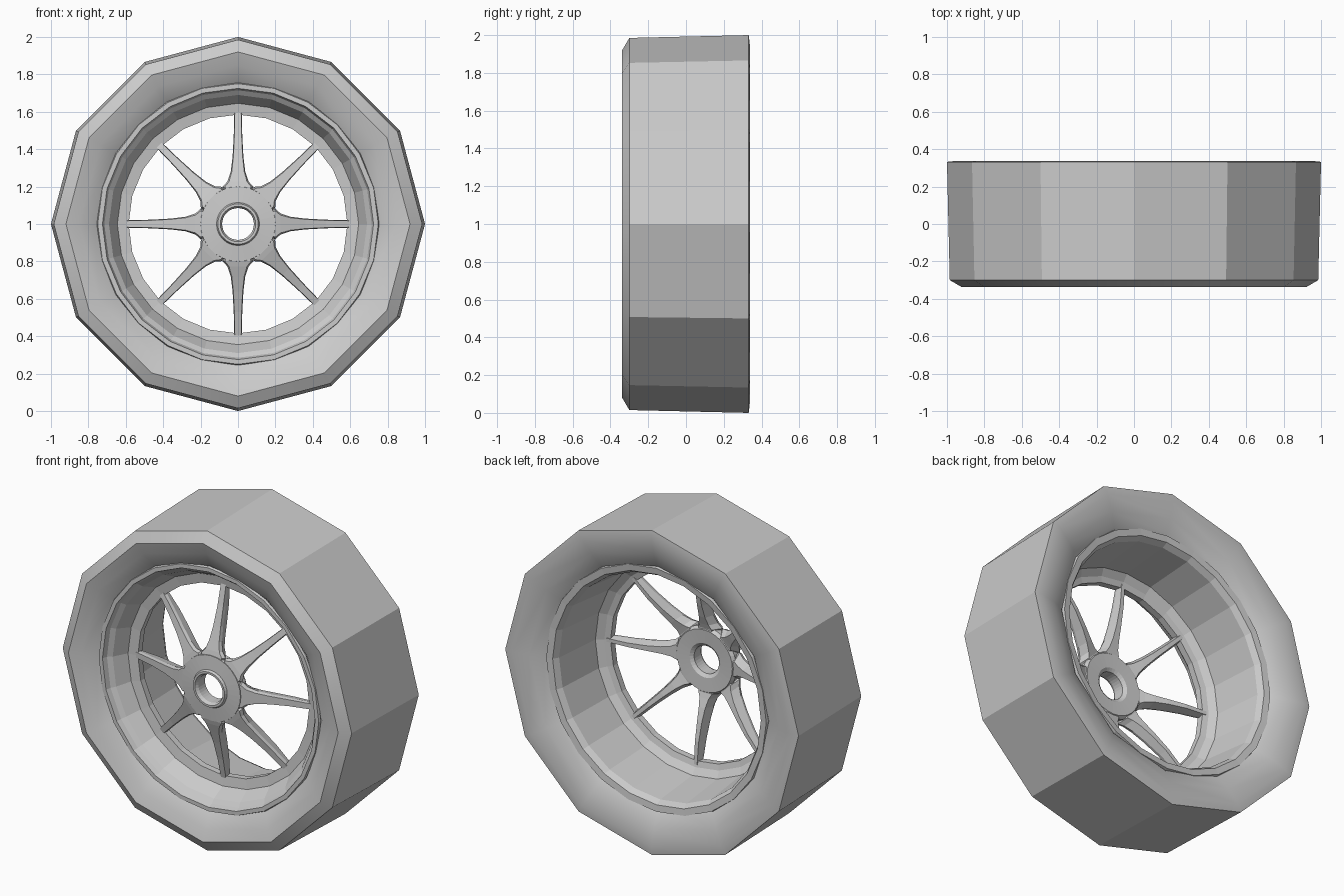
import bpy, bmesh, math

if "Cube" in bpy.data.objects:
    bpy.data.objects.remove(bpy.data.objects["Cube"])


def finish(name, bm, smooth_angle=None):
    bmesh.ops.recalc_face_normals(bm, faces=bm.faces)
    me = bpy.data.meshes.new(name)
    bm.to_mesh(me)
    bm.free()
    ob = bpy.data.objects.new(name, me)
    bpy.context.collection.objects.link(ob)
    ob.location.z = 1.0
    if smooth_angle:
        bpy.ops.object.select_all(action='DESELECT')
        ob.select_set(True)
        bpy.context.view_layer.objects.active = ob
        bpy.ops.object.shade_smooth_by_angle(angle=math.radians(smooth_angle))
    return ob


def lathe(name, profile, sides, smooth_angle=None, closed=True):
    """Spin (radius, y) points around the axle."""
    bm = bmesh.new()
    rings = []
    for i in range(sides):
        a = 2 * math.pi * i / sides
        rings.append([bm.verts.new((r * math.cos(a), y, r * math.sin(a)))
                      for r, y in profile])
    n = len(profile)
    for i in range(sides):
        p, q = rings[i], rings[(i + 1) % sides]
        for j in range(n if closed else n - 1):
            k = (j + 1) % n
            bm.faces.new((p[j], p[k], q[k], q[j]))
    return finish(name, bm, smooth_angle)


# Tyre: twelve flat tread faces, dished smooth sidewalls
lathe("tyre", [
    (0.74, -0.25), (0.77, -0.275), (0.85, -0.315), (0.92, -0.338),
    (0.985, -0.30), (1.0, 0.332), (0.95, 0.338), (0.85, 0.315),
    (0.77, 0.285), (0.74, 0.26)], 12, 25)

# Rim: front lip, stepped dish, inner ring, deep barrel, back lip
lathe("rim", [
    (0.755, -0.27), (0.75, -0.285), (0.725, -0.285), (0.715, -0.255),
    (0.69, -0.235), (0.645, -0.15), (0.585, -0.14), (0.585, -0.10),
    (0.62, -0.09), (0.66, -0.06), (0.69, 0.25), (0.71, 0.285),
    (0.75, 0.29), (0.755, 0.27), (0.71, 0.23), (0.70, -0.22)], 24)

# Hub with a raised collar round the axle hole
lathe("hub", [
    (0.20, -0.262), (0.115, -0.27), (0.108, -0.285), (0.095, -0.285),
    (0.085, -0.265), (0.085, -0.20), (0.105, -0.185), (0.19, -0.18),
    (0.205, -0.20)], 32)

# Spokes: (distance, half width, front y, back y), flared into the hub
SECTIONS = [(0.145, 0.06, -0.26, -0.185), (0.199, 0.082, -0.258, -0.185),
            (0.228, 0.056, -0.25, -0.175), (0.28, 0.039, -0.232, -0.155),
            (0.36, 0.029, -0.205, -0.13), (0.47, 0.023, -0.172, -0.105),
            (0.605, 0.02, -0.14, -0.092)]


def spoke(index):
    a = math.pi * index / 4
    c, s = math.cos(a), math.sin(a)
    bm = bmesh.new()
    rings = []
    for d, w, front, back in SECTIONS:
        corners = [(-w * 0.85, front), (w * 0.85, front), (w, front + 0.02),
                   (w * 0.55, back), (-w * 0.55, back), (-w, front + 0.02)]
        rings.append([bm.verts.new((d * c - t * s, y, d * s + t * c))
                      for t, y in corners])
    for p, q in zip(rings, rings[1:]):
        for j in range(6):
            k = (j + 1) % 6
            bm.faces.new((p[j], p[k], q[k], q[j]))
    bm.faces.new(rings[0])
    bm.faces.new(rings[-1])
    finish("spoke_%d" % (index + 1), bm)


for i in range(8):
    spoke(i)
